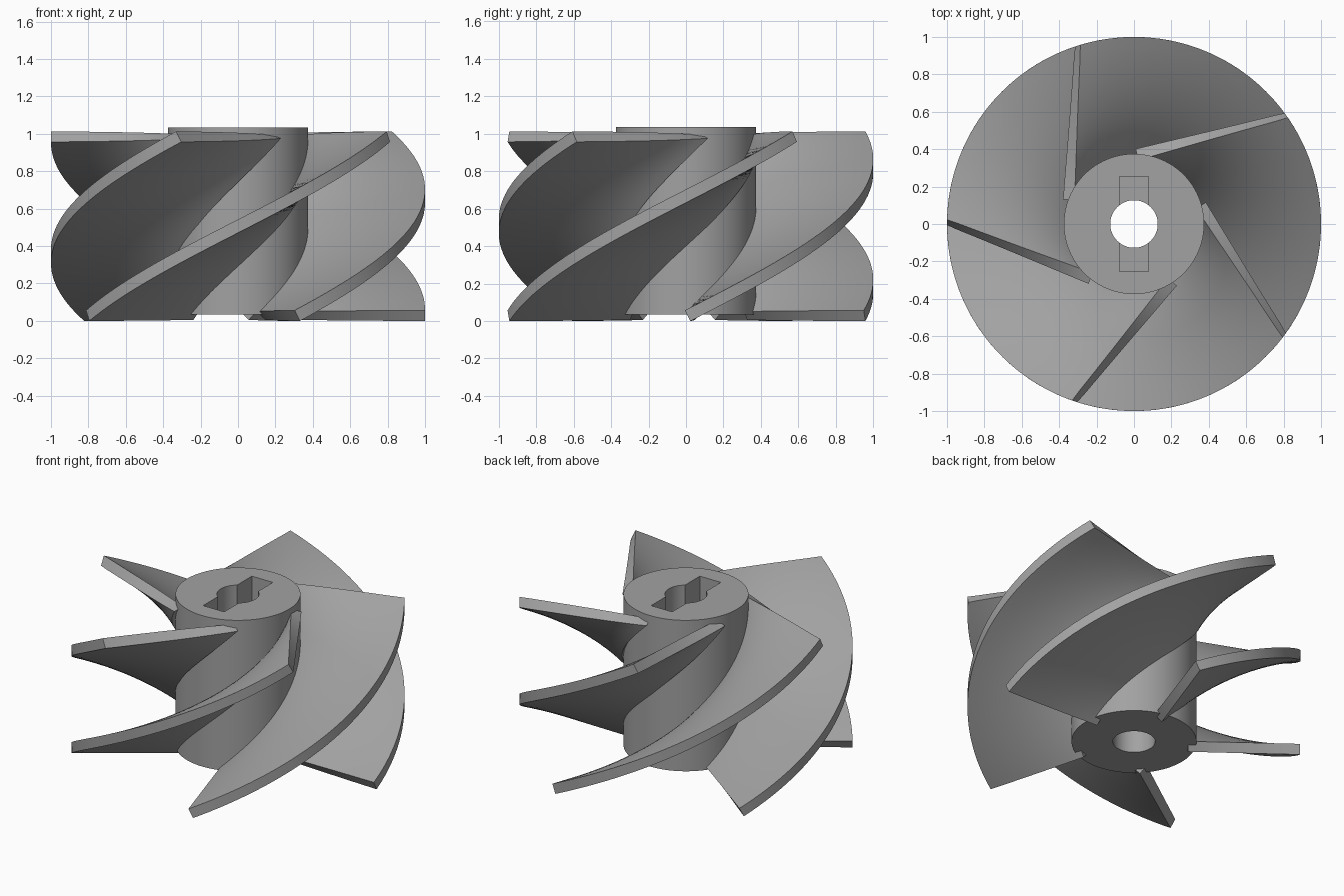
import bpy, bmesh, math
from mathutils import Vector, Matrix

if "Cube" in bpy.data.objects:
    bpy.data.objects.remove(bpy.data.objects["Cube"])

HUB_R, RIM_R = 0.375, 1.0
Z_LOW, Z_HIGH = 0.028, 0.985      # blade mid-surface height range
HALF = 0.032                      # half blade thickness
NU, NV = 40, 14

metal = bpy.data.materials.new("grey metal")
metal.diffuse_color = (0.36, 0.36, 0.36, 1)
metal.use_nodes = True
metal.node_tree.nodes["Principled BSDF"].inputs["Base Color"].default_value = metal.diffuse_color


def finish(name, bm, smooth=True):
    bmesh.ops.recalc_face_normals(bm, faces=bm.faces)
    mesh = bpy.data.meshes.new(name)
    bm.to_mesh(mesh)
    bm.free()
    mesh.materials.append(metal)
    ob = bpy.data.objects.new(name, mesh)
    bpy.context.collection.objects.link(ob)
    if smooth:
        bpy.ops.object.select_all(action='DESELECT')
        ob.select_set(True)
        bpy.context.view_layer.objects.active = ob
        bpy.ops.object.shade_smooth_by_angle(angle=math.radians(35))
    return ob


def cylinder(bm, radius, z0, z1, sides):
    bmesh.ops.create_cone(bm, cap_ends=True, segments=sides, radius1=radius, radius2=radius,
                          depth=z1 - z0, matrix=Matrix.Translation((0, 0, (z0 + z1) / 2)))


# Hub with a round bore and a shallower key slot
bm = bmesh.new()
cylinder(bm, HUB_R, 0.035, 1.035, 96)
hub = finish("hub", bm, False)

bm = bmesh.new()
cylinder(bm, 0.127, -0.2, 1.3, 64)
bore = finish("bore_cutter", bm, False)

bm = bmesh.new()
bmesh.ops.create_cube(bm, size=1, matrix=Matrix.Translation((0, 0, 0.95))
                      @ Matrix.Diagonal((0.154, 0.51, 0.6, 1)))
slot = finish("slot_cutter", bm, False)

for cutter in (bore, slot):
    mod = hub.modifiers.new(cutter.name, 'BOOLEAN')
    mod.operation, mod.solver, mod.object = 'DIFFERENCE', 'EXACT', cutter
    bpy.context.view_layer.objects.active = hub
    bpy.ops.object.modifier_apply(modifier=mod.name)
for cutter in (bore, slot):
    bpy.data.objects.remove(cutter)
bpy.ops.object.select_all(action='DESELECT')
hub.select_set(True)
bpy.context.view_layer.objects.active = hub
bpy.ops.object.shade_smooth_by_angle(angle=math.radians(35))


# Blade mid-surface: straight rulings between a root helix and a rim helix
def surface(f, v):
    a_root, a_rim = math.radians(3.5 + 156 * f), math.radians(0.5 + 107 * f)
    root = Vector((math.cos(a_root), math.sin(a_root), 0)) * 0.372
    rim = Vector((math.cos(a_rim), math.sin(a_rim), 0)) * RIM_R
    p = root.lerp(rim, v)
    p.z = Z_LOW + (Z_HIGH - Z_LOW) * f
    return p


def blade(index):
    bm = bmesh.new()
    e = 0.002
    rot = Matrix.Rotation(index * math.tau / 5, 4, 'Z')
    sides = ([], [])
    for i in range(NU + 1):
        f = i / NU
        start = -0.07 * (1 - f)          # bury the root in the hub
        rows = ([], [])
        for j in range(NV + 1):
            v = start + (1 - start) * j / NV
            p = surface(f, v)
            n = (surface(f + e, v) - surface(f - e, v)).cross(
                surface(f, v + e) - surface(f, v - e)).normalized()
            for row, s in zip(rows, (HALF, -HALF)):
                q = p + n * s
                if j == NV:              # keep the rim on the outer cylinder
                    k = RIM_R / math.hypot(q.x, q.y)
                    q.x, q.y = q.x * k, q.y * k
                q.z = max(q.z, 0)
                row.append(bm.verts.new(rot @ q))
        sides[0].append(rows[0])
        sides[1].append(rows[1])
    a, b = sides
    for i in range(NU):
        for g in sides:
            for j in range(NV):
                bm.faces.new((g[i][j], g[i + 1][j], g[i + 1][j + 1], g[i][j + 1]))
        for j in (0, NV):
            bm.faces.new((a[i][j], a[i + 1][j], b[i + 1][j], b[i][j]))
    for i in (0, NU):
        for j in range(NV):
            bm.faces.new((a[i][j], a[i][j + 1], b[i][j + 1], b[i][j]))
    finish(f"blade_{index + 1}", bm)


for k in range(5):
    blade(k)
